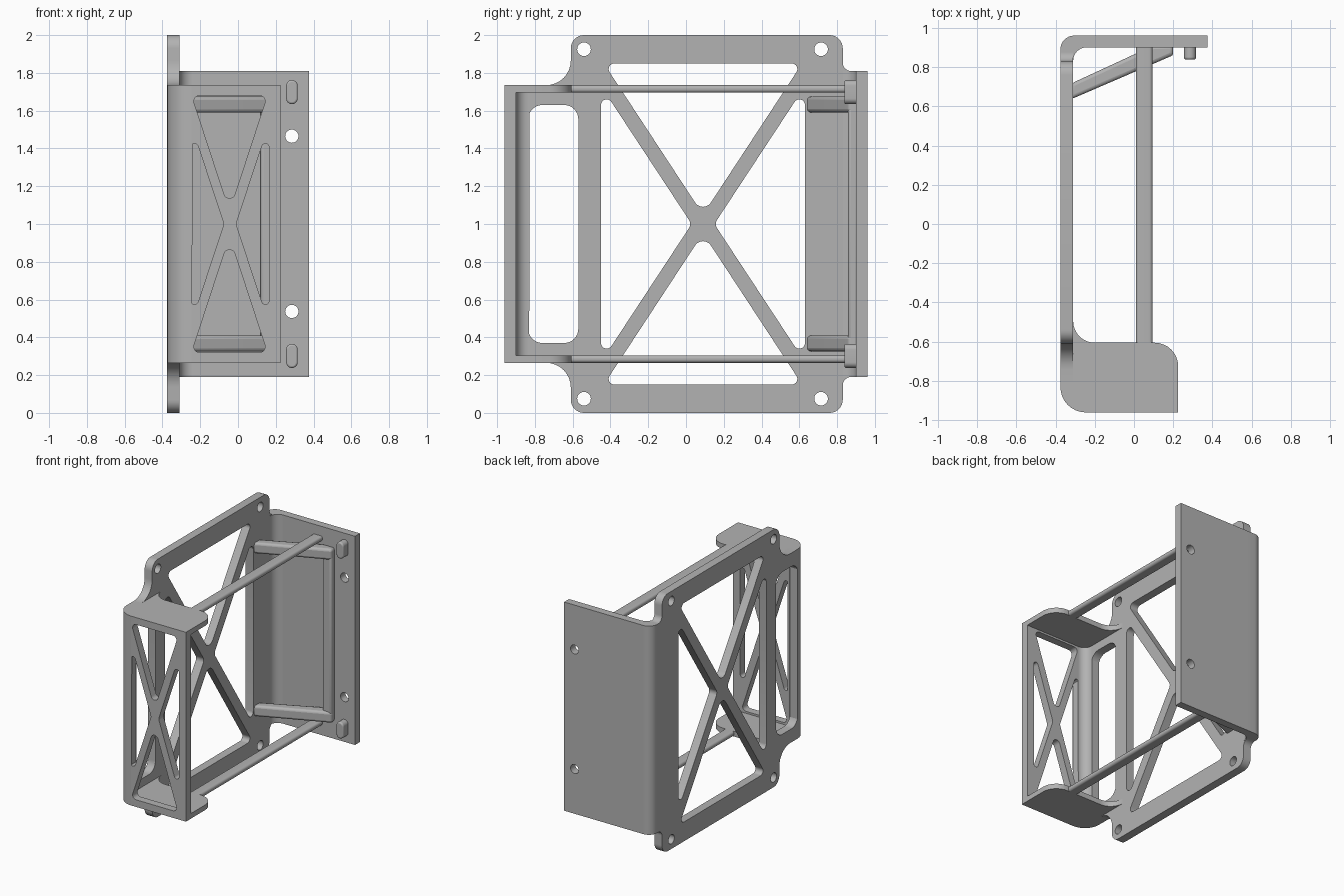
import bpy, bmesh, math
from mathutils import Matrix, Vector

if "Cube" in bpy.data.objects:
    bpy.data.objects.remove(bpy.data.objects["Cube"])

GREY = (0.45, 0.45, 0.45, 1)
grey = bpy.data.materials.new("plain_grey")
grey.use_nodes = True
grey.diffuse_color = GREY
grey.node_tree.nodes["Principled BSDF"].inputs["Base Color"].default_value = GREY

# Local (u, v, normal) axes for a profile extruded along each world axis
AXES = {
    "x": ((0, 1, 0), (0, 0, 1), (1, 0, 0)),
    "y": ((1, 0, 0), (0, 0, 1), (0, -1, 0)),
    "z": ((1, 0, 0), (0, 1, 0), (0, 0, 1)),
}


def rounded(corners, steps=8):
    """Polygon whose (u, v, radius) corners are replaced by tangent arcs."""
    out = []
    for i, (u, v, r) in enumerate(corners):
        p = Vector((u, v))
        a = (Vector(corners[i - 1][:2]) - p).normalized()
        b = (Vector(corners[(i + 1) % len(corners)][:2]) - p).normalized()
        if r == 0:
            arc = [p]
        else:
            half = a.angle(b) / 2
            centre = p + (a + b).normalized() * (r / math.sin(half))
            start = p + a * (r / math.tan(half)) - centre
            sweep = start.angle_signed(p + b * (r / math.tan(half)) - centre)
            arc = [centre + Matrix.Rotation(-sweep * k / steps, 2) @ start
                   for k in range(steps + 1)]
        out += [q for q in arc if not out or (q - out[-1]).length > 1e-4]
    if (out[0] - out[-1]).length < 1e-4:
        out.pop()
    return out


def rect(u0, u1, v0, v1, r=0):
    return rounded([(u0, v0, r), (u1, v0, r), (u1, v1, r), (u0, v1, r)])


def circle(u, v, r, n=32):
    return [Vector((u + r * math.cos(2 * math.pi * k / n),
                    v + r * math.sin(2 * math.pi * k / n))) for k in range(n)]


def flip(loop):
    """Mirror a profile about mid height."""
    return [Vector((p.x, 2 - p.y)) for p in loop]


def extrude(name, loops, axis, lo, hi, bevel=0):
    """Solid from an outline plus hole loops, spanning lo..hi on the axis."""
    curve = bpy.data.curves.new(name, "CURVE")
    curve.dimensions = "2D"
    curve.fill_mode = "BOTH"
    curve.extrude = (hi - lo) / 2
    for loop in loops:
        s = curve.splines.new("POLY")
        s.points.add(len(loop) - 1)
        for point, q in zip(s.points, loop):
            point.co = (q.x, q.y, 0, 1)
        s.use_cyclic_u = True
    temp = bpy.data.objects.new(name + "_profile", curve)
    bpy.context.collection.objects.link(temp)
    bpy.context.view_layer.update()
    mesh = bpy.data.meshes.new_from_object(
        temp.evaluated_get(bpy.context.evaluated_depsgraph_get()))
    bpy.data.objects.remove(temp)
    u, v, n = (Vector(a) for a in AXES[axis])
    frame = Matrix((u, v, n)).transposed().to_4x4()
    frame.translation = Vector([abs(c) for c in n]) * (lo + hi) / 2
    bm = bmesh.new()
    bm.from_mesh(mesh)
    bmesh.ops.remove_doubles(bm, verts=bm.verts, dist=1e-5)
    bmesh.ops.dissolve_limit(bm, angle_limit=0.001, verts=bm.verts, edges=bm.edges)
    bmesh.ops.recalc_face_normals(bm, faces=bm.faces)
    bm.transform(frame)
    bm.to_mesh(mesh)
    bm.free()
    mesh.name = name
    mesh.materials.clear()
    mesh.materials.append(grey)
    ob = bpy.data.objects.new(name, mesh)
    bpy.context.collection.objects.link(ob)
    if bevel:
        mod = ob.modifiers.new("soft_edges", "BEVEL")
        mod.width, mod.segments = bevel, 3
        mod.limit_method, mod.angle_limit = "ANGLE", math.radians(40)
    bpy.ops.object.select_all(action="DESELECT")
    ob.select_set(True)
    bpy.context.view_layer.objects.active = ob
    bpy.ops.object.shade_smooth_by_angle(angle=math.radians(35))
    return ob


L, LI = -0.375, -0.31          # outer and inner face of the side plate
F, FI = -0.96, -0.90           # front plate faces
B, BI = 0.96, 0.90             # back plate faces

# Side plate: eared outline, X-shaped bracing, tall slot and screw holes
upper = [(0.875, 1.81, 0), (0.83, 1.81, 0.044), (0.83, 2, 0.07),
         (-0.61, 2, 0.07), (-0.61, 1.735, 0.13), (-0.83, 1.735, 0)]
outline = rounded(upper + [(u, 2 - v, r) for u, v, r in reversed(upper)])
top_window = rounded([(-0.435, 1.85, 0.03), (0.615, 1.85, 0.03), (0.09, 1.05, 0.05)])
holes = [top_window, flip(top_window), rect(-0.835, -0.57, 0.37, 1.63, 0.075)]
for edge, apex in ((-0.45, 0.03), (0.63, 0.15)):
    holes.append(rounded([(edge, 0.27, 0.03), (apex, 1, 0.04), (edge, 1.73, 0.03)]))
for y in (-0.54, 0.715):
    holes += [circle(y, z, 0.036) for z in (0.075, 1.925)]
extrude("side_plate", [outline] + holes, "x", L, LI)

# Front plate with a smaller X brace
top_window = rounded([(-0.245, 1.68, 0.03), (0.155, 1.68, 0.03), (-0.045, 1.07, 0.03)])
holes = [top_window, flip(top_window)]
for edge, apex in ((-0.25, -0.075), (0.165, -0.01)):
    holes.append(rounded([(edge, 0.47, 0.02), (apex, 1, 0.03), (edge, 1.53, 0.02)]))
extrude("front_plate", [rect(-0.245, 0.225, 0.265, 1.735)] + holes, "y", F, FI)

# Rounded bends that join the side plate to the front and back plates
extrude("front_bend", [rounded([
    (L, -0.83, 0), (L, F, 0.129), (-0.245, F, 0), (-0.245, FI, 0),
    (LI, FI, 0.064), (LI, -0.83, 0)])], "z", 0.265, 1.735)
extrude("back_bend", [rounded([
    (L, 0.875, 0), (L, B, 0.07), (-0.24, B, 0), (-0.24, BI, 0),
    (LI, BI, 0.068), (LI, 0.83, 0), (LI - 0.005, 0.875, 0)])], "z", 0.19, 1.81)

# Back plate with two screw holes
extrude("back_plate", [rect(-0.24, 0.375, 0.19, 1.81)]
        + [circle(0.285, z, 0.035) for z in (0.537, 1.465)], "y", BI, B)

# Flanges closing the front box, with a flared root at the side plate
flange = rounded([
    (L + 0.01, F, 0.12), (0.225, F, 0), (0.225, -0.605, 0.12),
    (LI, -0.605, 0.11), (LI, -0.48, 0), (L + 0.01, -0.48, 0)])
for name, lo, hi in (("bottom", 0.265, 0.305), ("top", 1.695, 1.735)):
    extrude(name + "_flange", [flange], "z", lo, hi)
    # Long tie bar from the flange to the back plate
    extrude(name + "_tie_bar", [rect(0.01, 0.095, lo, hi, 0.018)], "y", -0.65, BI + 0.01)

# Sloping braces, the upright rib between them, and locating pegs
brace = rounded([(LI - 0.01, 0.636, 0), (0.2, 0.86, 0.02), (0.2, 0.91, 0),
                 (0.1, 0.91, 0), (LI - 0.01, 0.716, 0)])
for name, z, peg_z in (("bottom", 0.325, 0.238), ("top", 1.59, 1.635)):
    extrude(name + "_brace", [brace], "z", z, z + 0.085, 0.018)
    extrude(name + "_peg", [rect(0.255, 0.316, peg_z, peg_z + 0.127, 0.03)],
            "y", 0.838, BI + 0.01, 0.01)
extrude("upright_rib", [rect(0.12, 0.2, 0.35, 1.65)], "y", 0.858, BI + 0.01, 0.015)
